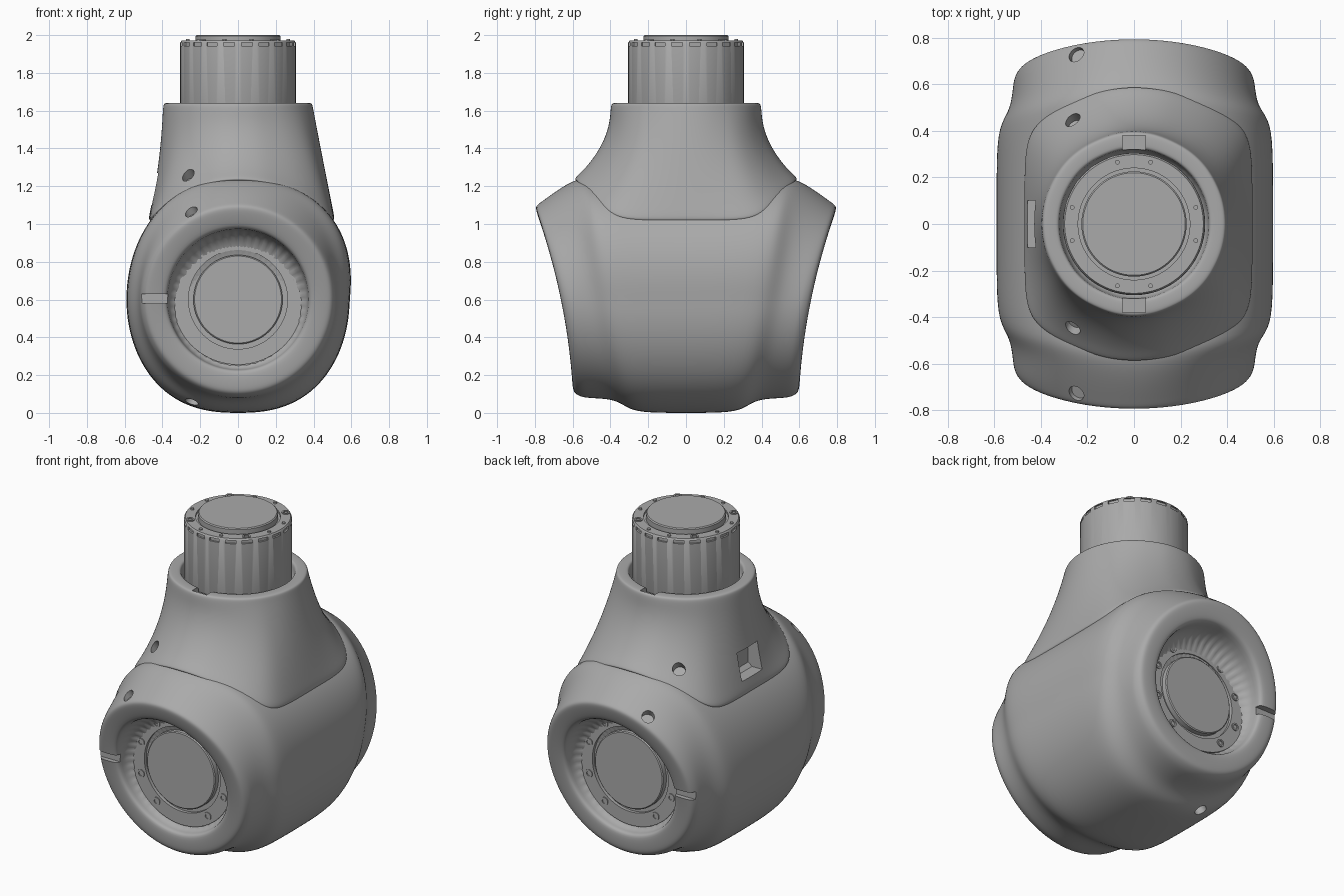
import bpy, bmesh, math
from mathutils import Matrix, Vector

cube = bpy.data.objects.get("Cube")
if cube:
    bpy.data.objects.remove(cube, do_unlink=True)

grey = bpy.data.materials.new("satin_grey")
grey.use_nodes = True
grey.diffuse_color = (0.4, 0.4, 0.4, 1)
grey.node_tree.nodes["Principled BSDF"].inputs["Base Color"].default_value = (0.4, 0.4, 0.4, 1)

AXIS_Z = 0.6  # height of the cross axis


def finish(name, bm):
    bmesh.ops.recalc_face_normals(bm, faces=bm.faces)
    mesh = bpy.data.meshes.new(name)
    bm.to_mesh(mesh)
    bm.free()
    mesh.materials.append(grey)
    obj = bpy.data.objects.new(name, mesh)
    bpy.context.collection.objects.link(obj)
    return obj


def loft(name, loops, matrix=Matrix()):
    """Skin a row of closed loops and cap both ends."""
    bm = bmesh.new()
    rings = [[bm.verts.new(matrix @ Vector(p)) for p in loop] for loop in loops]
    n = len(rings[0])
    for a, b in zip(rings, rings[1:]):
        for i in range(n):
            j = (i + 1) % n
            bm.faces.new((a[i], a[j], b[j], b[i]))
    bm.faces.new(rings[0])
    bm.faces.new(rings[-1])
    return finish(name, bm)


def circle(r, z, n):
    return [(r * math.cos(math.tau * i / n), r * math.sin(math.tau * i / n), z) for i in range(n)]


def lathe(name, profile, matrix=Matrix(), n=96):
    return loft(name, [circle(r, z, n) for r, z in profile], matrix)


def box_cutter(boxes):
    """One cutter from (matrix, size) pairs."""
    bm = bmesh.new()
    for matrix, size in boxes:
        bmesh.ops.create_cube(bm, size=1, matrix=matrix @ Matrix.Diagonal((*size, 1)))
    return finish("cutter", bm)


def hole_cutter(place, direction):
    turn = Vector(direction).to_track_quat("Z", "Y").to_matrix().to_4x4()
    return lathe("cutter", [(0.036, -0.04), (0.036, 0.08)], Matrix.Translation(place) @ turn, 32)


def apply(obj, cutters=(), subdivide=0):
    bpy.ops.object.select_all(action="DESELECT")
    obj.select_set(True)
    bpy.context.view_layer.objects.active = obj
    if subdivide:
        obj.modifiers.new("smooth", "SUBSURF").levels = subdivide
        bpy.ops.object.modifier_apply(modifier="smooth")
    for cutter in cutters:
        cutter.hide_render = True
        mod = obj.modifiers.new("cut", "BOOLEAN")
        mod.operation = "DIFFERENCE"
        mod.solver = "EXACT"
        mod.object = cutter
        bpy.ops.object.modifier_apply(modifier="cut")
        bpy.data.objects.remove(cutter, do_unlink=True)
    bpy.ops.object.shade_smooth_by_angle(angle=math.radians(35))


# Housing: rings along y, each with top/side/bottom radius, top/side/bottom y, roundness
def end_y(z):
    return 0.595 + 0.02 * z + 0.155 * z * z


def rim(r, depth):
    ys = [end_y(AXIS_Z + k * r) - depth for k in (1, 0, -1)]
    return (r, r, r, *ys, 1)


def ring(spec, side, n=48):
    rt, rs, rb, yt, ys, yb, power = spec
    points = []
    for i in range(n):
        a = math.tau * i / n
        c, s = math.cos(a), math.sin(a)
        x = rs * math.copysign(abs(s) ** power, s)
        if x > 0 and c > 0:
            x *= 1 + 0.7 * (1 - power) * c
        y = ys + (yt - yb) / 2 * c + ((yt + yb) / 2 - ys) * c * c
        points.append((x, side * y, AXIS_Z + (rt if c > 0 else rb) * c))
    return points


half = [
    (0.37, 0.37, 0.37, 0.5, 0.5, 0.5, 1),
    rim(0.37, 0.02), rim(0.385, 0), rim(0.47, 0), rim(0.498, 0.008), rim(0.515, 0.04),
    (0.575, 0.52, 0.523, 0.69, 0.60, 0.52, 1),
    (0.64, 0.53, 0.527, 0.585, 0.50, 0.39, 0.9),
    (0.64, 0.565, 0.56, 0.53, 0.44, 0.33, 0.8),
    (0.63, 0.59, 0.597, 0.47, 0.37, 0.27, 0.8),
    (0.62, 0.592, 0.602, 0.2, 0.15, 0.1, 0.8),
]
housing = loft("joint_housing", [ring(s, 1) for s in half] + [ring(s, -1) for s in reversed(half)])
cuts = [box_cutter([(Matrix.Translation((-0.44, s * 0.68, 0.605)), (0.16, 0.1, 0.05)) for s in (1, -1)])]
for s in (1, -1):
    cuts.append(hole_cutter((-0.25, s * 0.73, 1.07), (-0.4, s * 0.4, 0.85)))
    cuts.append(hole_cutter((-0.24, s * 0.29, 0.07), (-0.4, s * 0.25, -0.9)))
apply(housing, cuts, 2)

# Neck cover: seam outline blended up into a round collar
quarter = [(0.476, 0), (0.476, 0.1), (0.476, 0.2), (0.472, 0.33), (0.445, 0.41), (0.39, 0.465),
           (0.3, 0.52), (0.16, 0.575), (0.08, 0.59), (0, 0.597)]
outline = quarter + [(-x, y) for x, y in reversed(quarter[:-1])]
outline += [(x, -y) for x, y in reversed(outline[1:-1])]
seam = []
for x, y in outline:
    z = AXIS_Z + math.sqrt(0.635 ** 2 - x * x)
    seam.append(Vector((x * 1.08 if x > 0 else x, y, z)))


def collar(r, z):
    return [Vector((p.x, p.y, 0)).normalized() * r + Vector((0, 0, z)) for p in seam]


def inset(scale, drop):
    return [Vector((p.x * scale, p.y * scale, p.z - drop)) for p in seam]


cover_loops = [inset(0.9, 0.07), inset(0.972, 0.012), inset(0.978, 0), inset(0.997, -0.006)]
top = collar(0.4, 1.61)
for step in range(1, 9):
    t = step / 8
    loop = []
    for p, q in zip(seam, top):
        bend = 0.5 if p.x > 0 else 0.15
        mid = Vector((q.x + bend * (p.x - q.x), q.y, p.z + 0.48 * (q.z - p.z)))
        loop.append(p * (1 - t) ** 2 + mid * 2 * t * (1 - t) + q * t * t)
    cover_loops.append(loop)
for r, z in ((0.396, 1.634), (0.386, 1.642), (0.332, 1.642), (0.32, 1.634), (0.32, 1.5)):
    cover_loops.append(collar(r, z))
cover = loft("neck_cover", cover_loops)
cuts = [box_cutter([(Matrix.Translation((-0.43, 0, 1.185)), (0.14, 0.2, 0.17))]),
        box_cutter([(Matrix.Translation((0, s * 0.34, 1.64)), (0.1, 0.08, 0.06)) for s in (1, -1)])]
for s in (1, -1):
    cuts.append(hole_cutter((-0.26, s * 0.44, 1.25), (-0.3, s * 0.6, 0.75)))
apply(cover, cuts, 2)

# Output drive in the collar, with vent slots around its top edge
drive = lathe("output_drive", [(0.3, 1.42), (0.306, 1.43), (0.306, 1.96), (0.298, 1.972),
                               (0.24, 1.972), (0.24, 1.96), (0.2, 1.96)])
slots = []
for i in range(20):
    turn = Matrix.Rotation(math.tau * (i + 0.5) / 20, 4, "Z")
    slots.append((turn @ Matrix.Translation((0.31, 0, 1.952)), (0.03, 0.06, 0.02)))
apply(drive, [box_cutter(slots)])
apply(lathe("output_cap", [(0.226, 1.94), (0.226, 1.994), (0.22, 2.0)]))

# Side flanges in the two recesses, with screw heads
screw = [(0.024, -0.01), (0.024, 0.006), (0.014, 0.006), (0.014, -0.004)]
for s, where in ((-1, "front"), (1, "back")):
    place = Matrix.Translation((0, s * 0.48, AXIS_Z)) @ Matrix.Rotation(-s * math.pi / 2, 4, "X")
    apply(lathe(where + "_flange", [(0.368, 0), (0.368, 0.06), (0.345, 0.06), (0.345, 0.07), (0.262, 0.07),
                                    (0.262, 0.05), (0.236, 0.05), (0.236, 0.08), (0.23, 0.085)], place))
    for base in (0, 180):
        for angle in (-54, -19, 19, 54):
            a = math.radians(base + angle)
            spot = Matrix.Translation((0.3 * math.cos(a), 0.3 * math.sin(a), 0.07))
            apply(lathe(where + "_flange_screw", screw, place @ spot, 16))

# Screw heads and pins on the output drive
for i in range(12):
    a = math.tau * (i + 1.5) / 12
    spot = Matrix.Translation((0.275 * math.cos(a), 0.275 * math.sin(a), 1.972))
    if i % 3 == 0:
        apply(lathe("output_screw", screw, spot, 16))
    else:
        apply(lathe("output_pin", [(0.01, -0.01), (0.01, 0.008)], spot, 12))
